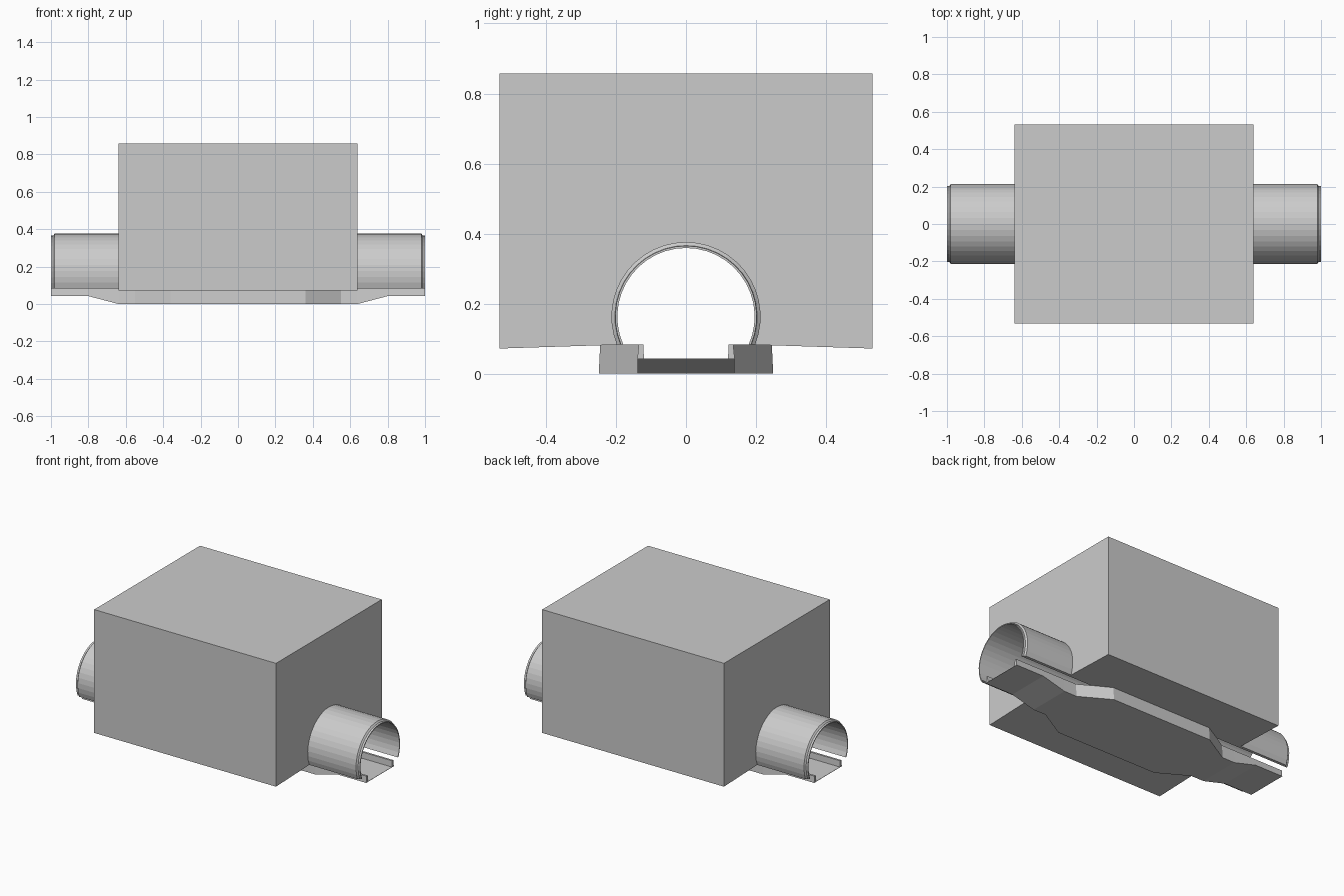
import bpy, bmesh, math

if "Cube" in bpy.data.objects:
    bpy.data.objects.remove(bpy.data.objects["Cube"])

ARCH_Z = 0.163   # height of the arch axis
RAIL_Z = 0.083   # top of the rails, where the arch is cut off


def loft(name, sections, caps=True, ring=False, closed=True):
    """Skin a list of matching point loops into one mesh object."""
    bm = bmesh.new()
    rows = [[bm.verts.new(p) for p in s] for s in sections]
    pairs = list(zip(rows, rows[1:]))
    if ring:
        pairs.append((rows[-1], rows[0]))
    n = len(rows[0])
    for a, b in pairs:
        for i in range(n if closed else n - 1):
            j = (i + 1) % n
            bm.faces.new((a[i], a[j], b[j], b[i]))
    if caps:
        bm.faces.new(rows[0])
        bm.faces.new(rows[-1])
    if ring and not closed:
        for k in (0, n - 1):
            bm.faces.new([r[k] for r in rows])
    bmesh.ops.recalc_face_normals(bm, faces=bm.faces)
    mesh = bpy.data.meshes.new(name)
    bm.to_mesh(mesh)
    bm.free()
    obj = bpy.data.objects.new(name, mesh)
    bpy.context.collection.objects.link(obj)
    return obj


def arch(x, r, n=26):
    """Horseshoe arc of radius r in the plane at x, ending at the rail tops."""
    a = math.asin((ARCH_Z - RAIL_Z) / r)
    angles = [-a + (math.pi + 2 * a) * i / n for i in range(n + 1)]
    return [(x, r * math.cos(t), ARCH_Z + r * math.sin(t)) for t in angles]


# Large block with a gently sloping underside and an arched tunnel
def block_section(x):
    outline = [(x, -0.532, 0.072), (x, -0.532, 0.857),
               (x, 0.532, 0.857), (x, 0.532, 0.072)]
    return outline + arch(x, 0.205)


loft("block", [block_section(x) for x in (-0.64, 0.64)])

# Tunnel lining, running through the block with stepped-in ends
half = [(0.98, 0.213), (0.988, 0.203), (1.0, 0.202), (1.0, 0.196)]
outline = half + [(-x, r) for x, r in reversed(half)]
loft("tunnel_tube", [arch(x, r) for x, r in outline],
     caps=False, ring=True, closed=False)


# Track bed: U-shaped channel, wider and deeper in the middle
def track_section(x, half_width, bottom):
    side = [(half_width, bottom), (half_width - 0.004, RAIL_Z),
            (0.122, RAIL_Z), (0.12, 0.044)]
    loop = side + [(-y, z) for y, z in reversed(side)]
    return [(x, y, z) for y, z in loop]


stations = [(1.0, 0.139, 0.042), (0.8, 0.139, 0.042), (0.64, 0.139, 0.0),
            (0.55, 0.139, 0.0), (0.36, 0.249, 0.0)]
stations += [(-x, w, b) for x, w, b in reversed(stations)]
loft("track_bed", [track_section(*s) for s in stations])
